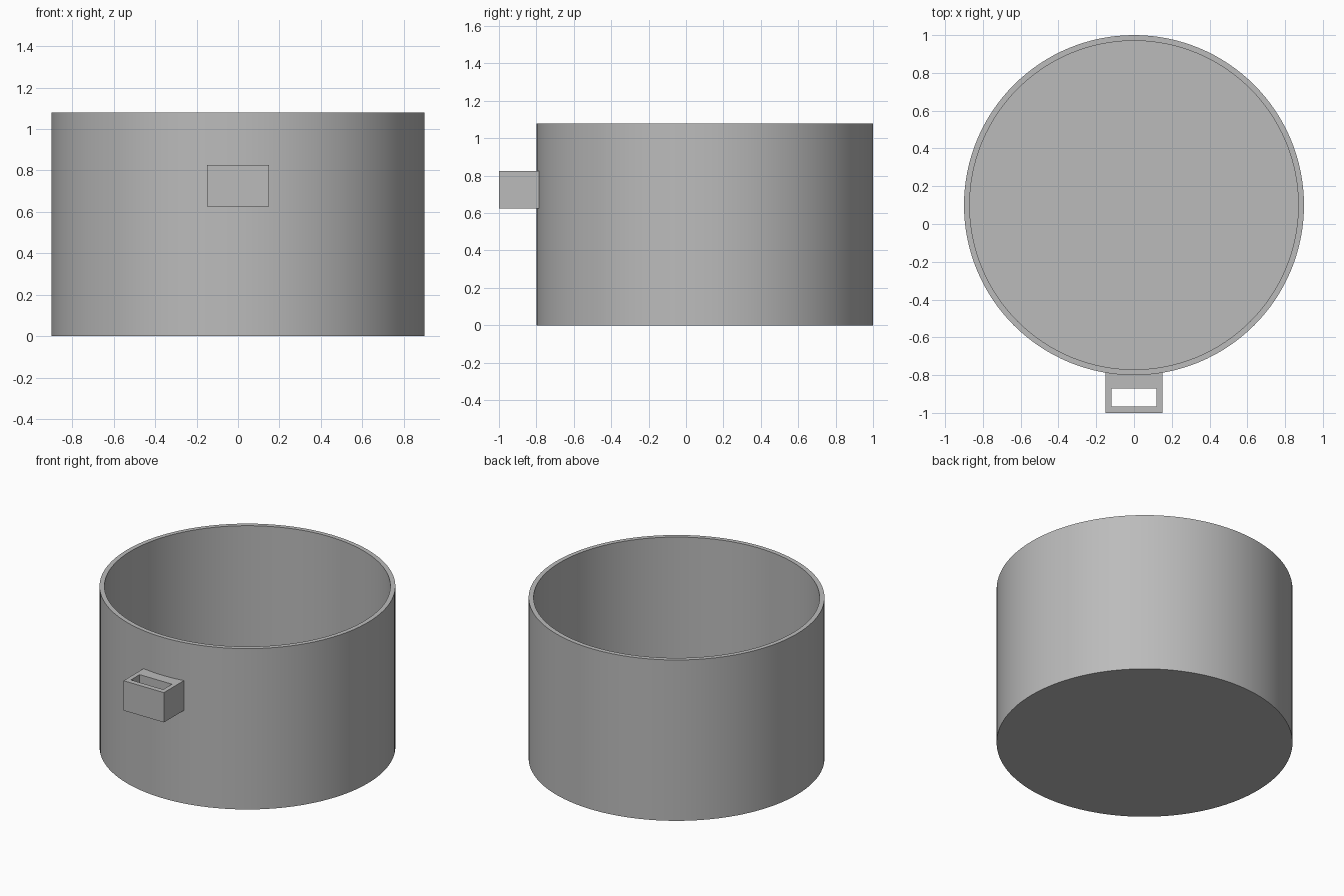
import bpy, bmesh, math

cube = bpy.data.objects.get("Cube")
if cube:
    bpy.data.objects.remove(cube, do_unlink=True)

SEGMENTS = 128
CENTRE_Y = 0.1

grey = bpy.data.materials.new("plain grey")
grey.use_nodes = True
colour = (0.5, 0.5, 0.5, 1)
grey.diffuse_color = colour
grey.node_tree.nodes["Principled BSDF"].inputs["Base Color"].default_value = colour


def finish(name, bm):
    """Turn a bmesh into a grey object with smooth curves and sharp edges."""
    bmesh.ops.recalc_face_normals(bm, faces=bm.faces)
    mesh = bpy.data.meshes.new(name)
    bm.to_mesh(mesh)
    bm.free()
    mesh.materials.append(grey)
    obj = bpy.data.objects.new(name, mesh)
    bpy.context.collection.objects.link(obj)
    bpy.ops.object.select_all(action="DESELECT")
    obj.select_set(True)
    bpy.context.view_layer.objects.active = obj
    bpy.ops.object.shade_smooth_by_angle(angle=math.radians(30))
    return obj


def bridge(bm, a, b):
    """Join two closed loops of vertices with quads."""
    for i in range(len(a)):
        j = (i + 1) % len(a)
        bm.faces.new((a[i], a[j], b[j], b[i]))


def circle(bm, radius, z):
    angles = [math.tau * i / SEGMENTS for i in range(SEGMENTS)]
    return [bm.verts.new((radius * math.cos(t), CENTRE_Y + radius * math.sin(t), z))
            for t in angles]


def rectangle(bm, half_width, front, back, z):
    corners = ((-half_width, front), (half_width, front),
               (half_width, back), (-half_width, back))
    return [bm.verts.new((x, y, z)) for x, y in corners]


# Open round tub: outer wall, rim, inner wall and floor
bm = bmesh.new()
profile = ((0.9, 0), (0.9, 1.08), (0.87, 1.08), (0.87, 0.03))
rings = [circle(bm, r, z) for r, z in profile]
for lower, upper in zip(rings, rings[1:]):
    bridge(bm, lower, upper)
bm.faces.new(rings[0])
bm.faces.new(rings[-1])
finish("tub", bm)

# Rectangular bracket with an upright slot, set into the front wall
bm = bmesh.new()
bottom, top = 0.625, 0.825
loops = [rectangle(bm, 0.15, -1.0, -0.783, bottom),
         rectangle(bm, 0.15, -1.0, -0.783, top),
         rectangle(bm, 0.12, -0.965, -0.872, top),
         rectangle(bm, 0.12, -0.965, -0.872, bottom)]
for i, loop in enumerate(loops):
    bridge(bm, loop, loops[(i + 1) % len(loops)])
finish("front_bracket", bm)
